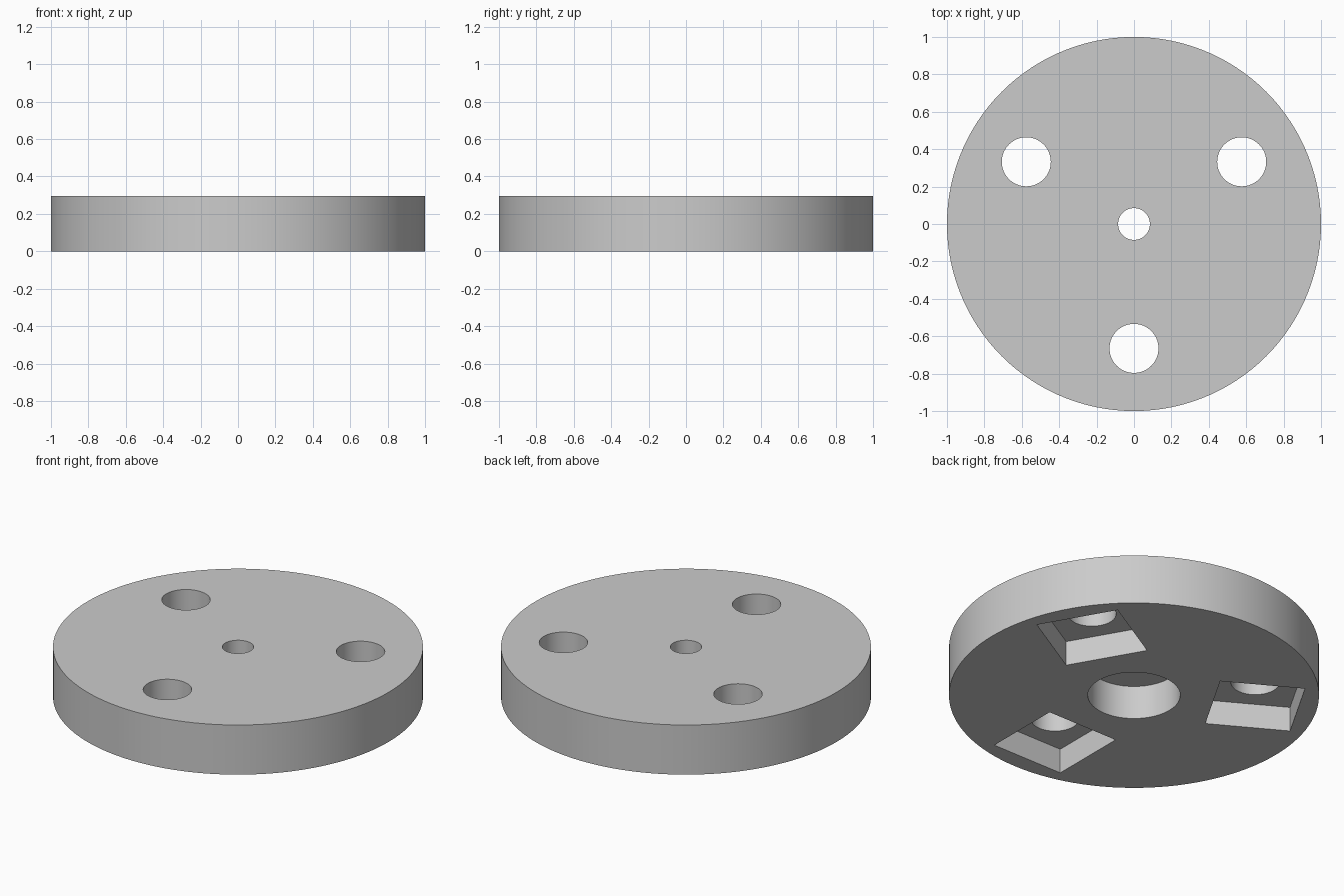
import bpy
from math import cos, sin, radians, pi

cube = bpy.data.objects.get("Cube")
if cube:
    bpy.data.objects.remove(cube, do_unlink=True)

HEIGHT = 0.296
POCKET_DEPTH = 0.147
BORE_DEPTH = 0.2
POCKET_SIDE = 0.465
HOLE_RING = 0.665

grey = bpy.data.materials.new("plain grey")
grey.use_nodes = True
colour = (0.6, 0.6, 0.6, 1)
grey.diffuse_color = colour
grey.node_tree.nodes["Principled BSDF"].inputs["Base Color"].default_value = colour


def cylinder(name, radius, bottom, top, x=0, y=0, sides=64):
    bpy.ops.mesh.primitive_cylinder_add(
        vertices=sides, radius=radius, depth=top - bottom,
        location=(x, y, (bottom + top) / 2))
    obj = bpy.context.object
    obj.name = name
    obj.data.materials.append(grey)
    return obj


def cut(target, cutter):
    mod = target.modifiers.new("cut", "BOOLEAN")
    mod.operation = "DIFFERENCE"
    mod.solver = "EXACT"
    mod.object = cutter
    bpy.context.view_layer.objects.active = target
    bpy.ops.object.modifier_apply(modifier=mod.name)
    bpy.data.objects.remove(cutter, do_unlink=True)


# Round plate
disc = cylinder("disc", 1, 0, HEIGHT, sides=120)

# Central through hole and wide bore in the underside
cut(disc, cylinder("centre_hole_cutter", 0.085, -0.1, HEIGHT + 0.1))
cut(disc, cylinder("centre_bore_cutter", 0.25, -0.1, BORE_DEPTH))

# Three round holes, each with a square pocket underneath
for i in range(3):
    angle = -pi / 2 + i * radians(120)
    x, y = HOLE_RING * cos(angle), HOLE_RING * sin(angle)
    cut(disc, cylinder("bolt_hole_cutter", 0.131, -0.1, HEIGHT + 0.1, x, y))
    bpy.ops.mesh.primitive_cube_add(
        size=1, location=(x, y, POCKET_DEPTH - 0.15), rotation=(0, 0, angle))
    pocket = bpy.context.object
    pocket.name = "square_pocket_cutter"
    pocket.scale = (POCKET_SIDE, POCKET_SIDE, 0.3)
    pocket.data.materials.append(grey)
    cut(disc, pocket)

# Smooth the round walls and keep the rims sharp
bpy.ops.object.select_all(action="DESELECT")
disc.select_set(True)
bpy.context.view_layer.objects.active = disc
bpy.ops.object.shade_smooth_by_angle(angle=radians(30))
